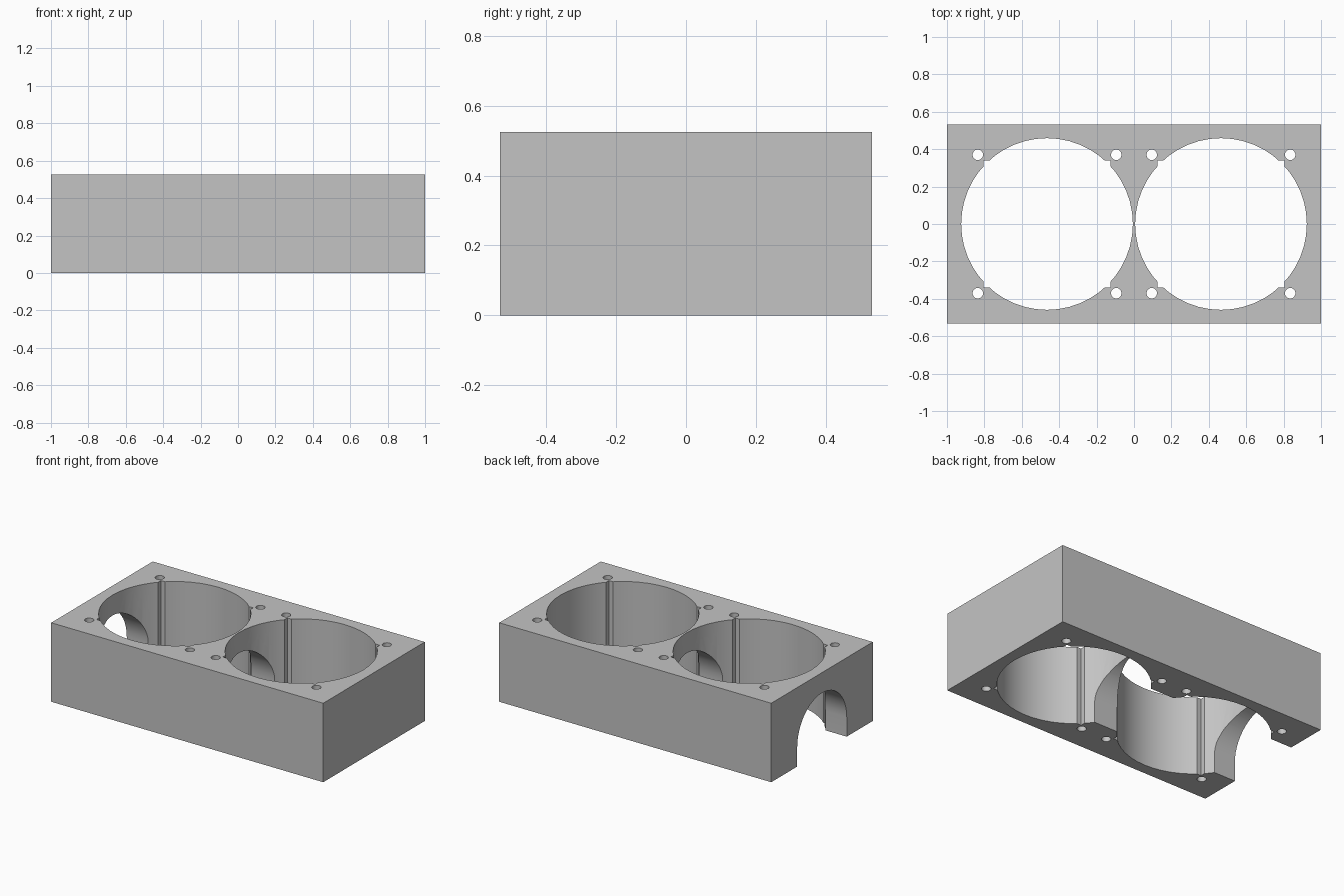
import bpy, bmesh
from math import pi, cos, sin
from mathutils import Matrix

if "Cube" in bpy.data.objects:
    bpy.data.objects.remove(bpy.data.objects["Cube"])

LENGTH, DEPTH, HEIGHT = 2.0, 1.066, 0.525
BORE_X, BORE_R = 0.465, 0.459
NOTCH = 0.339                    # half side of the square that notches each bore
SCREW, SCREW_R = 0.37, 0.028
ARCH_R, ARCH_SPRING = 0.26, 0.13

grey = bpy.data.materials.new("plain_grey")
grey.use_nodes = True
grey.diffuse_color = (0.55, 0.55, 0.55, 1)
grey.node_tree.nodes["Principled BSDF"].inputs["Base Color"].default_value = grey.diffuse_color


def make_object(name, bm):
    bmesh.ops.recalc_face_normals(bm, faces=bm.faces)
    mesh = bpy.data.meshes.new(name)
    bm.to_mesh(mesh)
    bm.free()
    mesh.materials.append(grey)
    obj = bpy.data.objects.new(name, mesh)
    bpy.context.collection.objects.link(obj)
    return obj


def box(name, centre, size):
    bm = bmesh.new()
    bmesh.ops.create_cube(bm, size=1)
    bmesh.ops.scale(bm, vec=size, verts=bm.verts)
    bmesh.ops.translate(bm, vec=centre, verts=bm.verts)
    return make_object(name, bm)


def cylinder(name, x, y, radius, sides):
    bm = bmesh.new()
    bmesh.ops.create_cone(bm, cap_ends=True, segments=sides, radius1=radius, radius2=radius,
                          depth=HEIGHT * 2, matrix=Matrix.Translation((x, y, HEIGHT / 2)))
    return make_object(name, bm)


def arch(name, x_start, x_end):
    profile = [(-ARCH_R, -0.2), (ARCH_R, -0.2)]
    profile += [(ARCH_R * cos(pi * i / 24), ARCH_SPRING + ARCH_R * sin(pi * i / 24)) for i in range(25)]
    bm = bmesh.new()
    face = bm.faces.new([bm.verts.new((x_start, y, z)) for y, z in profile])
    out = bmesh.ops.extrude_face_region(bm, geom=[face])["geom"]
    moved = [v for v in out if isinstance(v, bmesh.types.BMVert)]
    bmesh.ops.translate(bm, vec=(x_end - x_start, 0, 0), verts=moved)
    return make_object(name, bm)


# Solid block
housing = box("housing_block", (0, 0, HEIGHT / 2), (LENGTH, DEPTH, HEIGHT))

# Bores with corner notches, and four screw holes round each
cutters = []
for side in (-1, 1):
    cx = side * BORE_X
    cutters.append(cylinder("bore_cutter", cx, 0, BORE_R, 48))
    cutters.append(box("notch_cutter", (cx, 0, HEIGHT / 2), (NOTCH * 2, NOTCH * 2, HEIGHT * 2)))
    for sx in (-1, 1):
        for sy in (-1, 1):
            cutters.append(cylinder("screw_hole_cutter", cx + sx * SCREW, sy * SCREW, SCREW_R, 24))

# Arched passage from the open end through the middle wall
cutters.append(arch("passage_cutter", -1.2, BORE_X))

bpy.context.view_layer.objects.active = housing
for cutter in cutters:
    cutter.hide_render = True
    mod = housing.modifiers.new("cut", "BOOLEAN")
    mod.operation = "DIFFERENCE"
    mod.solver = "EXACT"
    mod.object = cutter
    bpy.ops.object.modifier_apply(modifier=mod.name)
    bpy.data.objects.remove(cutter)

# Smooth bores, sharp edges
bpy.ops.object.select_all(action="DESELECT")
housing.select_set(True)
bpy.ops.object.shade_smooth_by_angle(angle=pi / 9)
